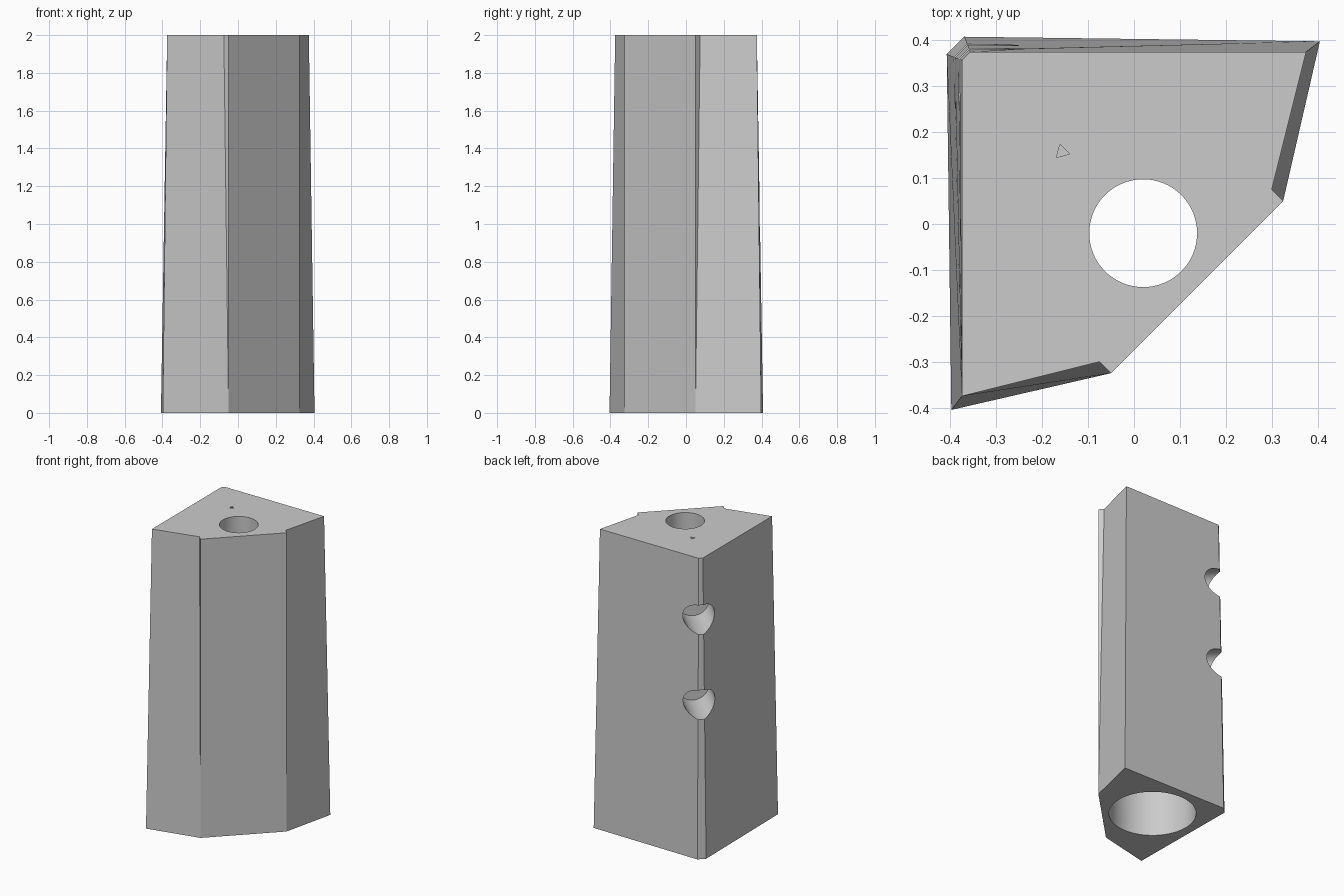
import bpy, bmesh, math
from mathutils import Matrix, Vector

if "Cube" in bpy.data.objects:
    bpy.data.objects.remove(bpy.data.objects["Cube"])

grey = bpy.data.materials.new("plain_grey")
grey.diffuse_color = (0.6, 0.6, 0.6, 1)
grey.use_nodes = True
grey.node_tree.nodes["Principled BSDF"].inputs["Base Color"].default_value = grey.diffuse_color

# Tapered block: six-sided foot, eight-sided top with a small step beside the upright diagonal face
foot = [(-0.408, 0.37), (-0.37, 0.408), (0.405, 0.398), (0.325, 0.05),
        (-0.05, -0.325), (-0.398, -0.405)]
head = [(-0.375, 0.357), (-0.357, 0.375), (0.375, 0.375), (0.30, 0.075), (0.325, 0.05),
        (-0.05, -0.325), (-0.075, -0.30), (-0.375, -0.375)]
foot_of_head = [0, 1, 2, 3, 3, 4, 4, 5]

bm = bmesh.new()
low = [bm.verts.new((x, y, 0)) for x, y in foot]
high = [bm.verts.new((x, y, 2)) for x, y in head]
bm.faces.new(low)
bm.faces.new(high)
for i in range(8):
    j = (i + 1) % 8
    a, b = low[foot_of_head[i]], low[foot_of_head[j]]
    bm.faces.new([a, high[j], high[i]] if a is b else [a, b, high[j], high[i]])
bmesh.ops.recalc_face_normals(bm, faces=bm.faces)
mesh = bpy.data.meshes.new("block")
bm.to_mesh(mesh)
bm.free()
mesh.materials.append(grey)
block = bpy.data.objects.new("block", mesh)
bpy.context.collection.objects.link(block)


def drill(name, start, end, radius, sides=64, spin=0.0):
    """Cut a round or few-sided hole between two points."""
    start, end = Vector(start), Vector(end)
    axis = end - start
    turn = axis.to_track_quat('Z', 'Y').to_matrix().to_4x4()
    place = Matrix.Translation((start + end) / 2) @ turn @ Matrix.Rotation(spin, 4, 'Z')
    cut = bmesh.new()
    bmesh.ops.create_cone(cut, cap_ends=True, segments=sides, radius1=radius,
                          radius2=radius, depth=axis.length, matrix=place)
    data = bpy.data.meshes.new(name)
    cut.to_mesh(data)
    cut.free()
    data.materials.append(grey)
    cutter = bpy.data.objects.new(name, data)
    bpy.context.collection.objects.link(cutter)
    cutter.hide_render = True
    cutter.hide_set(True)
    mod = block.modifiers.new(name, 'BOOLEAN')
    mod.operation = 'DIFFERENCE'
    mod.solver = 'EXACT'
    mod.object = cutter


# Wide pocket in the foot, and the narrow bore running up through the top
drill("foot_pocket", (-0.08, 0.08, -0.1), (-0.08, 0.08, 0.8), 0.265)
drill("top_bore", (0.02, -0.02, 0.7), (0.02, -0.02, 2.1), 0.1175)

# Two blind holes along the diagonal in the chamfered back corner
for name, z in (("upper_corner_hole", 1.59), ("lower_corner_hole", 1.025)):
    drill(name, (-0.6, 0.6, z), (-0.177, 0.177, z), 0.098, 48)

# Tiny three-sided dent in the top
drill("top_dent", (-0.157, 0.157, 1.97), (-0.157, 0.157, 2.1), 0.017, 3, math.radians(-45))

# Bake the cuts, drop the cutters, smooth the bores
bpy.context.view_layer.update()
graph = bpy.context.evaluated_depsgraph_get()
block.data = bpy.data.meshes.new_from_object(block.evaluated_get(graph))
block.modifiers.clear()
for ob in list(bpy.data.objects):
    if ob is not block and ob.name != "block":
        bpy.data.objects.remove(ob)
bpy.context.view_layer.objects.active = block
block.select_set(True)
bpy.ops.object.shade_smooth_by_angle(angle=math.radians(20))
